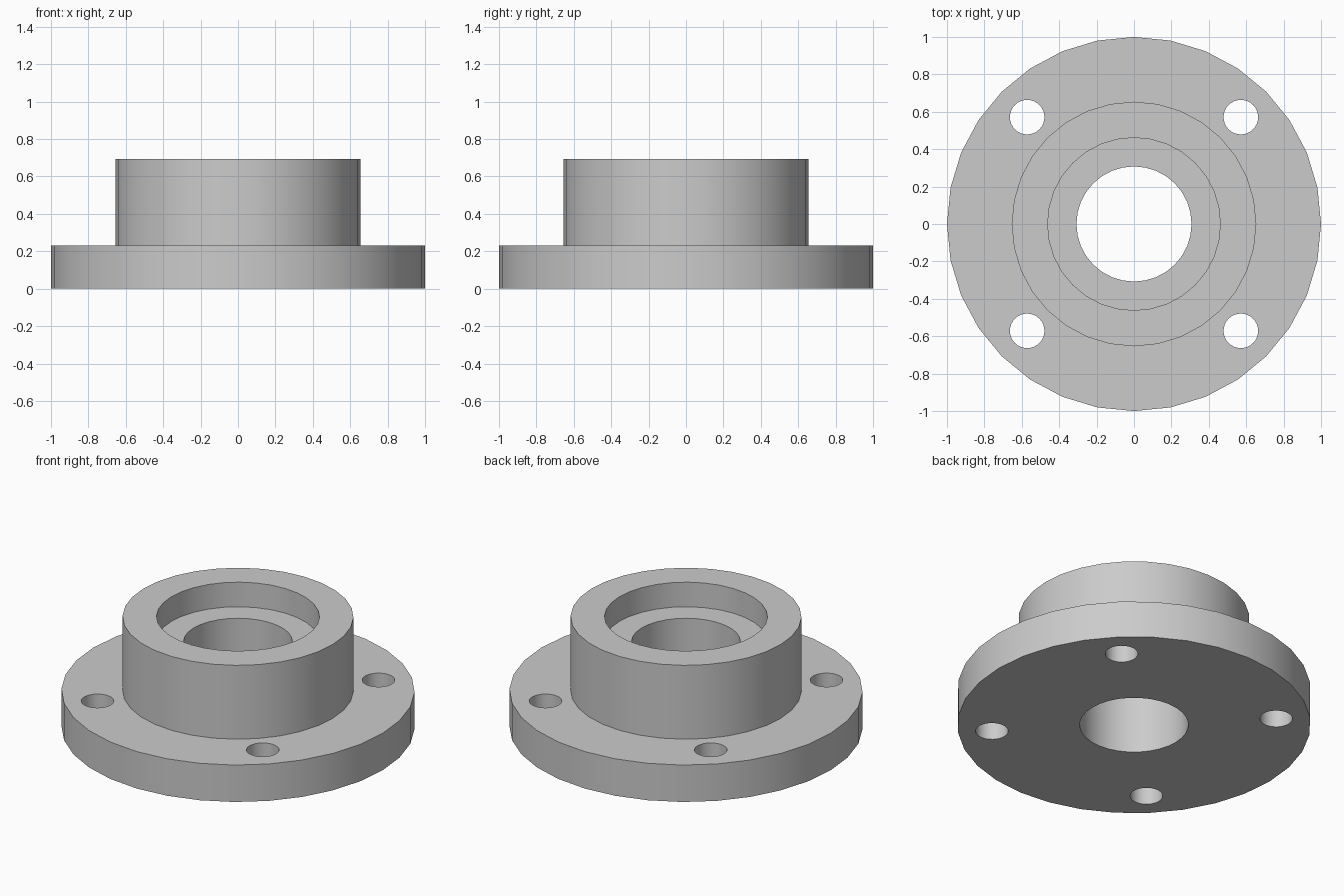
import bpy, bmesh
from math import pi, cos, sin

if "Cube" in bpy.data.objects:
    bpy.data.objects.remove(bpy.data.objects["Cube"])

S = 1 / 65          # flange radius of 65 becomes 1 unit
SEGMENTS = 32


def lathe(name, profile):
    """Revolve a closed (radius, z) profile around the z axis."""
    bm = bmesh.new()
    rings = []
    for i in range(SEGMENTS):
        a = 2 * pi * i / SEGMENTS
        rings.append([bm.verts.new((r * S * cos(a), r * S * sin(a), z * S)) for r, z in profile])
    n = len(profile)
    for i in range(SEGMENTS):
        a, b = rings[i], rings[(i + 1) % SEGMENTS]
        for j in range(n):
            k = (j + 1) % n
            bm.faces.new((a[j], b[j], b[k], a[k]))
    bmesh.ops.recalc_face_normals(bm, faces=bm.faces)
    mesh = bpy.data.meshes.new(name)
    bm.to_mesh(mesh)
    bm.free()
    obj = bpy.data.objects.new(name, mesh)
    bpy.context.collection.objects.link(obj)
    return obj


# Flange, hub, counterbore and through bore in one turned profile
flange = lathe("flanged_hub", [
    (20, 0), (65, 0), (65, 15), (42.5, 15),
    (42.5, 45), (30, 45), (30, 35), (20, 35),
])

# Four bolt holes on the diagonals
for i in range(4):
    a = pi / 4 + i * pi / 2
    bpy.ops.mesh.primitive_cylinder_add(
        vertices=SEGMENTS, radius=6 * S, depth=30 * S,
        location=(52.5 * S * cos(a), 52.5 * S * sin(a), 7.5 * S))
    cutter = bpy.context.object
    cutter.name = f"bolt_hole_cutter_{i + 1}"
    cutter.hide_render = True
    cut = flange.modifiers.new("bolt_hole", 'BOOLEAN')
    cut.operation = 'DIFFERENCE'
    cut.solver = 'EXACT'
    cut.object = cutter
    bpy.context.view_layer.objects.active = flange
    bpy.ops.object.modifier_apply(modifier=cut.name)
    bpy.data.objects.remove(cutter)

# Smooth round walls with crisp rims
bpy.ops.object.select_all(action='DESELECT')
flange.select_set(True)
bpy.context.view_layer.objects.active = flange
bpy.ops.object.shade_smooth_by_angle(angle=pi / 6)
